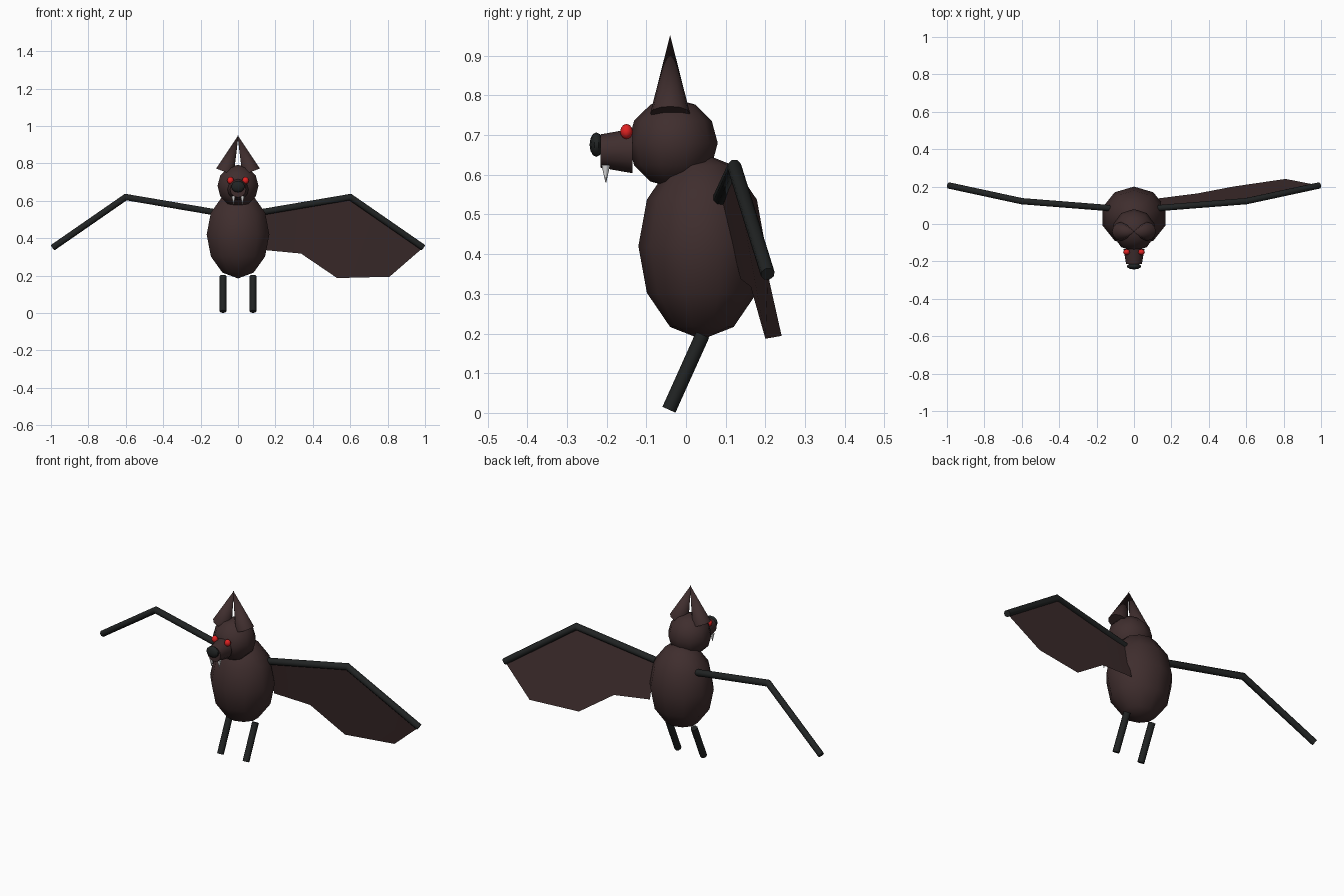
import bpy, bmesh
from mathutils import Vector, Matrix

cube = bpy.data.objects.get("Cube")
if cube:
    bpy.data.objects.remove(cube, do_unlink=True)


def material(name, color):
    m = bpy.data.materials.new(name)
    m.use_nodes = True
    m.diffuse_color = (*color, 1)
    bsdf = m.node_tree.nodes["Principled BSDF"]
    bsdf.inputs["Base Color"].default_value = (*color, 1)
    bsdf.inputs["Roughness"].default_value = 0.8
    return m


FUR = material("brown_fur", (0.05, 0.027, 0.027))
BLACK = material("black_skin", (0.015, 0.017, 0.017))
RED = material("red_eye", (0.75, 0.016, 0.016))
WHITE = material("white_fang", (0.8, 0.8, 0.8))


def finish(name, bm, mat, angle=0.9):
    mesh = bpy.data.meshes.new(name)
    bm.to_mesh(mesh)
    bm.free()
    mesh.materials.append(mat)
    obj = bpy.data.objects.new(name, mesh)
    bpy.context.collection.objects.link(obj)
    bpy.ops.object.select_all(action="DESELECT")
    obj.select_set(True)
    bpy.context.view_layer.objects.active = obj
    bpy.ops.object.shade_smooth_by_angle(angle=angle)
    return obj


def ball(name, center, radii, mat, segments=10, rings=6):
    bm = bmesh.new()
    bmesh.ops.create_uvsphere(bm, u_segments=segments, v_segments=rings, radius=1)
    bm.transform(Matrix.Translation(center) @ Matrix.Diagonal((*radii, 1)))
    return finish(name, bm, mat)


def cone(name, start, end, r1, r2, mat, sides=8):
    a, b = Vector(start), Vector(end)
    bm = bmesh.new()
    bmesh.ops.create_cone(bm, cap_ends=True, segments=sides, radius1=r1,
                          radius2=r2, depth=(b - a).length)
    bmesh.ops.remove_doubles(bm, verts=bm.verts, dist=1e-5)
    turn = (b - a).to_track_quat("Z", "Y").to_matrix().to_4x4()
    bm.transform(Matrix.Translation((a + b) / 2) @ turn)
    return finish(name, bm, mat)


def bent_rod(name, points, radius, mat, sides=8):
    """Tube through the points with mitred joints and closed ends."""
    pts = [Vector(p) for p in points]
    dirs = [(b - a).normalized() for a, b in zip(pts, pts[1:])]
    bm = bmesh.new()
    turn = dirs[0].to_track_quat("Z", "Y")
    unit = [Vector(v) for v in ((1, 0, 0), (0, 1, 0))]
    rings = []
    ring = []
    for i in range(sides):
        offset = Matrix.Rotation(6.28319 * (i + 0.5) / sides, 3, "Z") @ unit[0]
        ring.append(pts[0] + turn @ offset * radius)
    rings.append(ring)
    for i, d in enumerate(dirs):
        # Slide the ring along the segment to the joint plane
        last = i == len(dirs) - 1
        normal = d if last else (d + dirs[i + 1]).normalized()
        ring = [p + d * ((pts[i + 1] - p).dot(normal) / d.dot(normal)) for p in ring]
        rings.append(ring)
    loops = [[bm.verts.new(p) for p in r] for r in rings]
    for lo, hi in zip(loops, loops[1:]):
        for i in range(sides):
            j = (i + 1) % sides
            bm.faces.new((lo[i], lo[j], hi[j], hi[i]))
    bm.faces.new(loops[0][::-1])
    bm.faces.new(loops[-1])
    return finish(name, bm, mat)


# Body and head
ball("body", (0, 0.04, 0.42), (0.176, 0.16, 0.235), FUR)
ball("head", (0, -0.033, 0.68), (0.115, 0.113, 0.112), FUR)

# Snout and nose
cone("snout", (0, -0.135, 0.66), (0, -0.215, 0.66), 0.056, 0.042, FUR, 12)
ball("nose", (0, -0.226, 0.676), (0.038, 0.017, 0.031), BLACK)

# Paired parts
for side, s in (("left", 1), ("right", -1)):
    cone(side + "_ear", (s * 0.07, -0.04, 0.755), (-s * 0.003, -0.04, 0.952),
         0.05, 0, FUR, 12)
    ball(side + "_eye", (s * 0.04, -0.15, 0.709), (0.018, 0.016, 0.019), RED, 8, 6)
    cone(side + "_fang", (s * 0.024, -0.202, 0.625), (s * 0.024, -0.202, 0.58),
         0.011, 0.001, WHITE)
    cone(side + "_leg", (s * 0.08, 0.042, 0.197), (s * 0.08, -0.043, 0.008),
         0.018, 0.018, BLACK)
    bent_rod(side + "_wing_bone",
             [(s * 0.13, 0.085, 0.54), (s * 0.6, 0.122, 0.62), (s * 0.99, 0.206, 0.35)],
             0.018, BLACK)

# Wing membrane, a thin skin hung from the left wing bone only
bm = bmesh.new()
top = [(0.13, 0.09, 0.54), (0.37, 0.104, 0.58), (0.6, 0.122, 0.62), (0.99, 0.206, 0.35)]
bottom = [(0.13, 0.137, 0.338), (0.337, 0.163, 0.318), (0.53, 0.2, 0.187), (0.81, 0.241, 0.194)]
upper = [bm.verts.new(p) for p in top]
lower = [bm.verts.new(p) for p in bottom]
for i in range(3):
    bm.faces.new((lower[i], lower[i + 1], upper[i + 1], upper[i]))
finish("left_wing_membrane", bm, FUR)
